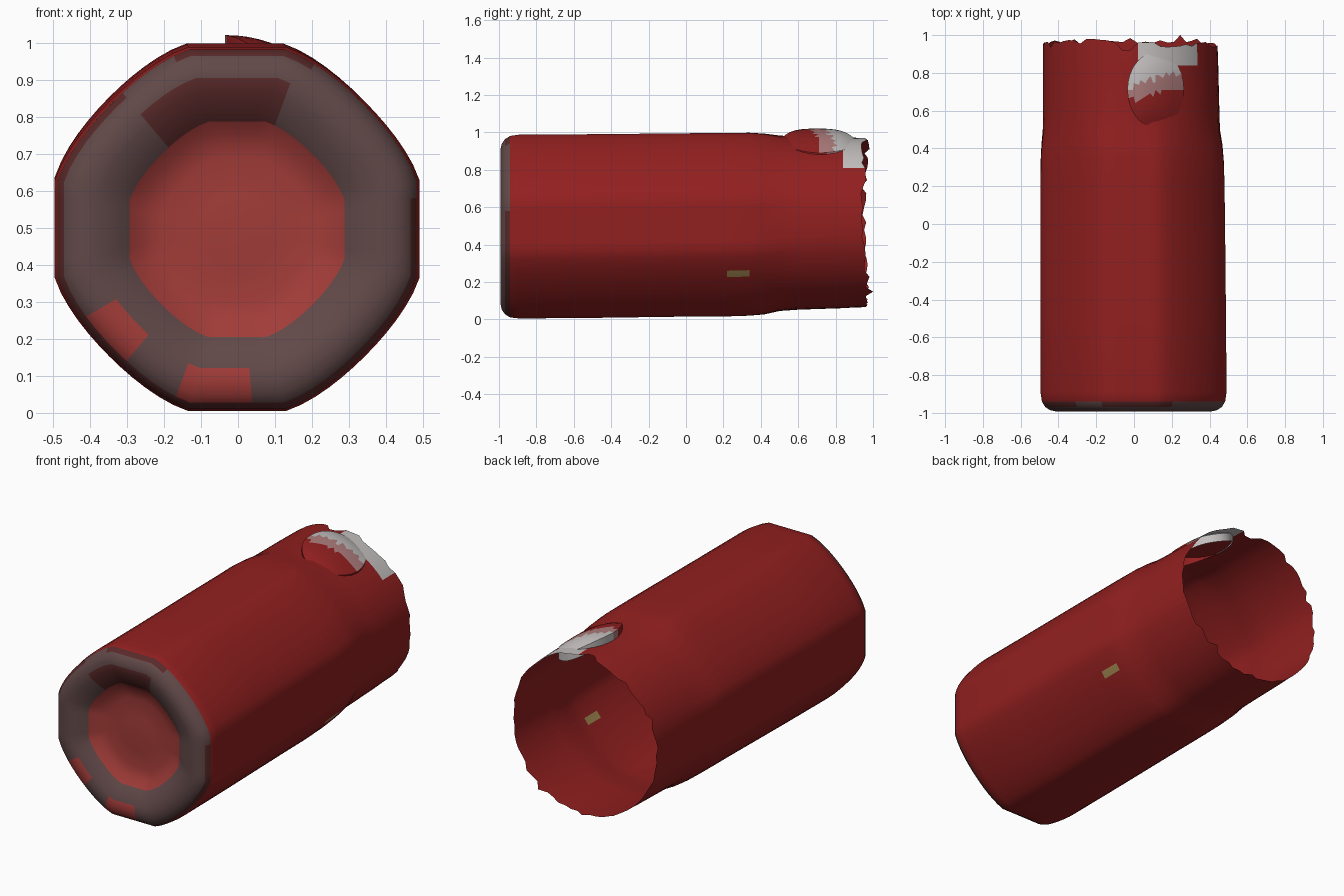
import bpy, bmesh, math, random
from mathutils import Vector

if "Cube" in bpy.data.objects:
    bpy.data.objects.remove(bpy.data.objects["Cube"])

random.seed(4)
N = 72


def material(name, rgb):
    m = bpy.data.materials.new(name)
    m.diffuse_color = (*rgb, 1)
    m.use_nodes = True
    m.node_tree.nodes["Principled BSDF"].inputs["Base Color"].default_value = m.diffuse_color
    return m


RED, FACE, GREY, DARK, WHITE, OLIVE, PINK = range(7)
mats = [material("red_paint", (0.29, 0.014, 0.014)),
        material("base_red", (0.36, 0.045, 0.04)),
        material("worn_grey", (0.12, 0.065, 0.065)),
        material("dark_red", (0.10, 0.022, 0.022)),
        material("bare_metal", (0.55, 0.52, 0.52)),
        material("olive_scuff", (0.35, 0.24, 0.08)),
        material("pale_red", (0.42, 0.20, 0.20))]


def section(a, flat):
    """Radius of a flattened circle, blending to round as flat goes to 0."""
    c, s = abs(math.cos(a)), abs(math.sin(a))
    r = min(0.5 / max(c, s), 0.527 - 0.032 * math.sin(2 * a) ** 2)
    return 1 + (2 * r - 1) * flat


def ring(y, left, right, low, high, flat, f=1.0):
    cx, cz = (left + right) / 2, (low + high) / 2
    pts = []
    for i in range(N):
        a = 2 * math.pi * i / N
        r = section(a, flat) * f
        pts.append(Vector((cx + (right - left) / 2 * r * math.cos(a), y,
                           cz + (high - low) / 2 * r * math.sin(a))))
    return pts


def finish(bm, name):
    bmesh.ops.recalc_face_normals(bm, faces=bm.faces)
    me = bpy.data.meshes.new(name)
    bm.to_mesh(me)
    bm.free()
    ob = bpy.data.objects.new(name, me)
    bpy.context.collection.objects.link(ob)
    for m in mats:
        me.materials.append(m)
    bpy.ops.object.select_all(action='DESELECT')
    ob.select_set(True)
    bpy.context.view_layer.objects.active = ob
    bpy.ops.object.shade_smooth_by_angle(angle=math.radians(50))
    return ob


# Dished base: y and fraction of the section radius, from centre to rim
base = [(-0.905, 0.2), (-0.90, 0.4), (-0.915, 0.52), (-0.945, 0.59),
        (-0.97, 0.67), (-0.988, 0.76), (-0.993, 0.83), (-0.985, 0.90),
        (-0.968, 0.95), (-0.94, 0.985)]
# Body and narrowed neck: y, left, right, bottom, top, flatness
body = [(-0.89, -.495, .49, .005, .988, 1), (-0.5, -.495, .487, .008, .99, 1),
        (0.0, -.495, .482, .015, .995, 1), (0.22, -.494, .479, .016, .997, 1),
        (0.34, -.494, .475, .02, .998, .95), (0.42, -.49, .468, .027, .993, .8),
        (0.50, -.483, .455, .045, .983, .5), (0.60, -.482, .452, .052, .977, .3),
        (0.84, -.482, .446, .06, .974, .2), (0.90, -.482, .444, .064, .972, .2),
        (0.95, -.482, .442, .066, .97, .2)]

rings = [ring(y, -.495, .49, .003, .988, 1, f) for y, f in base]
rings += [ring(*b) for b in body]

# Torn rear edge: random teeth, a notch on top, longer underneath
for i, p in enumerate(rings[-1]):
    deg = 360 * i / N
    p.y = 0.95 + random.uniform(-0.016, 0.016)
    if 96 < deg < 155 or 200 < deg < 340:
        p.y += 0.018
    if 88 < deg < 96:
        p.y = 0.92
rings[-1][int(N * 0.86)].y = 1.0

bm = bmesh.new()
vr = [[bm.verts.new(p) for p in r] for r in rings]
centre = bm.verts.new((0, -0.91, 0.49))
for i in range(N):
    j = (i + 1) % N
    bm.faces.new((centre, vr[0][i], vr[0][j])).material_index = FACE
for k in range(len(vr) - 1):
    for i in range(N):
        j = (i + 1) % N
        f = bm.faces.new((vr[k][i], vr[k + 1][i], vr[k + 1][j], vr[k][j]))
        c, deg = f.calc_center_median(), 360 * (i + .5) / N
        lower_red = 250 < deg < 275 or 210 < deg < 232
        if k < 3:
            f.material_index = FACE
        elif k < 8:
            f.material_index = FACE if (lower_red and k > 4) else GREY
            if k < 6 and 70 < deg < 130:
                f.material_index = DARK
        elif k < 9:
            f.material_index = GREY if (10 < deg < 65 or 110 < deg < 130) else DARK
        elif c.y > 0.84 and 42 < deg < 86:
            f.material_index = WHITE
        elif 0.22 < c.y < 0.34 and 327 < deg < 332:
            f.material_index = OLIVE
        else:
            f.material_index = RED
finish(bm, "can_shell")

# Raised oval flap on top of the neck
bm = bmesh.new()
M, STEPS = 28, 5


def flap_point(t, a):
    x = 0.115 + 0.15 * t * math.cos(a)
    y = 0.71 + 0.20 * t * math.sin(a)
    z = 1.02 - 1.5 * (x + 0.03) ** 2 - 0.04 * abs((y - 0.7) / 0.2) ** 3
    return (x, y, z)


loops = [[bm.verts.new(flap_point(s / STEPS, 2 * math.pi * i / M))
          for i in range(M)] for s in range(1, STEPS + 1)]
# skirt that drops the oval's edge into the shell
loops.append([bm.verts.new(v.co - Vector((0, 0, 0.05))) for v in loops[-1]])
mid = bm.verts.new(flap_point(0, 0))
for i in range(M):
    j = (i + 1) % M
    bm.faces.new((mid, loops[0][i], loops[0][j]))
    for a, b in zip(loops, loops[1:]):
        bm.faces.new((a[i], b[i], b[j], a[j]))
for f in bm.faces:
    c = f.calc_center_median()
    d = c.y + 0.3 * (0.115 - c.x)
    f.material_index = WHITE if d > 0.77 else PINK if d > 0.69 else RED
finish(bm, "top_flap")
